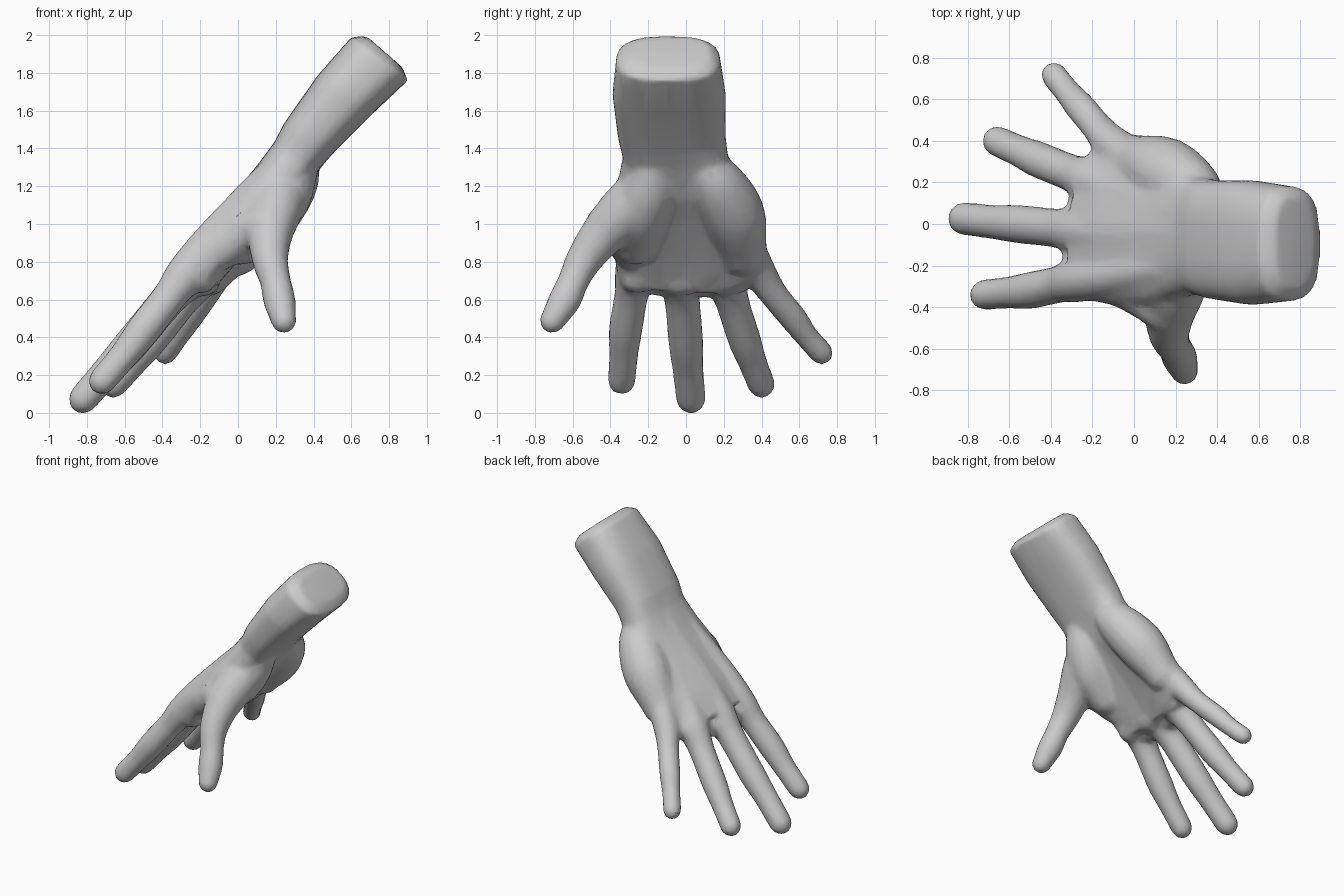
import bpy, bmesh, math
from mathutils import Vector

if "Cube" in bpy.data.objects:
    bpy.data.objects.remove(bpy.data.objects["Cube"])

parts = []
BACK = Vector((-0.76, 0, 0.65))   # direction the back of the hand faces


def loft(name, rings):
    """Closed skin through a list of equally sized rings of points."""
    bm = bmesh.new()
    vr = [[bm.verts.new(p) for p in ring] for ring in rings]
    n = len(vr[0])
    for a, b in zip(vr, vr[1:]):
        for i in range(n):
            j = (i + 1) % n
            bm.faces.new((a[i], a[j], b[j], b[i]))
    bm.faces.new(vr[0][::-1])
    bm.faces.new(vr[-1])
    bmesh.ops.recalc_face_normals(bm, faces=bm.faces[:])
    me = bpy.data.meshes.new(name)
    bm.to_mesh(me)
    bm.free()
    ob = bpy.data.objects.new(name, me)
    bpy.context.collection.objects.link(ob)
    return ob


def curve(path, steps=3):
    """Smooth curve through rows of numbers."""
    p = [Vector(r) for r in path]
    p = [2 * p[0] - p[1]] + p + [2 * p[-1] - p[-2]]
    out = []
    for a, b, c, d in zip(p, p[1:], p[2:], p[3:]):
        for k in range(steps):
            t = k / steps
            out.append(b + (c - a) * (t / 2) + (2 * a - 5 * b + 4 * c - d) * (t * t / 2)
                       + (3 * b - a - 3 * c + d) * (t ** 3 / 2))
    return out + [p[-2]]


def tube(name, path, n=16):
    """Rounded limb through (x, y, z, radius) points."""
    path = curve(path)
    c = [Vector(p[:3]) for p in path]
    r = [p[3] for p in path]
    t = [(c[min(i + 1, len(c) - 1)] - c[max(i - 1, 0)]).normalized() for i in range(len(c))]
    st = [(c[0] - t[0] * r[0] * k, t[0], r[0] * s) for k, s in ((0.95, 0.3), (0.6, 0.8))]
    st += list(zip(c, t, r))
    st += [(c[-1] + t[-1] * r[-1] * k, t[-1], r[-1] * s)
           for k, s in ((0.45, 0.95), (0.85, 0.72), (1.15, 0.3))]
    rings = []
    for p, d, rad in st:
        u = d.cross(BACK).normalized()
        v = u.cross(d)
        rings.append([p + rad * (u * math.cos(a) + v * math.sin(a))
                      for a in (2 * math.pi * i / n for i in range(n))])
    parts.append(loft(name, rings))


def slab(name, sections, n=28, power=0.72):
    """Rounded box sections: back point, palm point, y range, drop on little finger side."""
    rings = []
    for bx, bz, px, pz, y0, y1, drop in sections:
        b, p = Vector((bx, 0, bz)), Vector((px, 0, pz))
        mid, half = (b + p) / 2, (p - b) / 2
        ring = []
        for i in range(n):
            a = 2 * math.pi * i / n
            cs, sn = math.cos(a), math.sin(a)
            s = math.copysign(abs(cs) ** power, cs)
            h = math.copysign(abs(sn) ** power, sn)
            q = mid + half * h + half.normalized() * drop * max(0, s)
            ring.append(Vector((q.x, (y0 + y1) / 2 + s * (y1 - y0) / 2, q.z)))
        rings.append(ring)
    parts.append(loft(name, rings))


# forearm, wrist and palm
slab("forearm_and_palm", [
    (0.68, 1.995, 0.87, 1.83, -0.31, 0.13, 0),
    (0.60, 1.99, 0.90, 1.76, -0.37, 0.18, 0),
    (0.42, 1.785, 0.72, 1.59, -0.39, 0.21, 0),
    (0.245, 1.535, 0.51, 1.38, -0.36, 0.21, 0),
    (0.19, 1.43, 0.42, 1.28, -0.335, 0.225, 0.02),
    (0.10, 1.31, 0.31, 1.13, -0.36, 0.30, 0.06),
    (0.00, 1.19, 0.20, 1.02, -0.39, 0.37, 0.09),
    (-0.20, 0.97, 0.0, 0.80, -0.39, 0.40, 0.10),
    (-0.33, 0.80, -0.14, 0.64, -0.36, 0.33, 0.07)])

# fingers, each from wrist over knuckle and joints to the tip
fingers = {
    "index": [(0.22, -0.2, 1.31, .08), (-0.1, -0.25, 0.955, .10), (-0.275, -0.27, 0.735, .108),
              (-0.36, -0.29, 0.62, .09), (-0.50, -0.32, 0.44, .09), (-0.60, -0.33, 0.31, .078),
              (-0.71, -0.34, 0.18, .075)],
    "middle": [(0.22, -0.07, 1.31, .08), (-0.1, -0.05, 0.95, .095), (-0.265, -0.03, 0.725, .115),
               (-0.37, -0.02, 0.60, .095), (-0.56, 0.0, 0.37, .093), (-0.68, 0.01, 0.235, .083),
               (-0.81, 0.025, 0.085, .08)],
    "ring": [(0.23, 0.05, 1.31, .08), (-0.06, 0.15, 0.93, .09), (-0.21, 0.21, 0.715, .11),
             (-0.30, 0.245, 0.59, .09), (-0.46, 0.31, 0.385, .088), (-0.55, 0.35, 0.275, .077),
             (-0.65, 0.395, 0.16, .074)],
    "little": [(0.25, 0.12, 1.29, .08), (0.0, 0.31, 0.90, .095), (-0.115, 0.395, 0.735, .088),
               (-0.18, 0.47, 0.62, .075), (-0.26, 0.565, 0.505, .074), (-0.32, 0.635, 0.41, .064),
               (-0.38, 0.71, 0.325, .064)],
    "thumb": [(0.25, -0.17, 1.23, .13), (0.20, -0.31, 1.08, .145), (0.17, -0.44, 0.945, .12),
              (0.17, -0.54, 0.81, .097), (0.20, -0.60, 0.69, .082), (0.218, -0.64, 0.60, .087),
              (0.24, -0.70, 0.50, .07)]}
for name, path in fingers.items():
    tube(name + "_finger", path)

# fleshy mounds of the palm, with pads under the finger roots and the thumb web
tube("little_side_mound", [(0.35, 0.08, 1.34, .09), (0.285, 0.16, 1.22, .145),
                           (0.15, 0.25, 1.05, .17), (0.01, 0.30, 0.87, .13)])
tube("thumb_mound", [(0.34, -0.17, 1.34, .10), (0.26, -0.20, 1.20, .15),
                     (0.17, -0.25, 1.05, .155), (0.04, -0.27, 0.92, .125)])
tube("finger_root_pads", [(-0.195, -0.265, 0.72, .09), (-0.19, -0.15, 0.725, .075),
                          (-0.185, -0.03, 0.71, .095), (-0.165, 0.1, 0.725, .075),
                          (-0.135, 0.21, 0.725, .095), (-0.08, 0.33, 0.77, .09)])
tube("thumb_web", [(0.16, -0.42, 1.0, .11), (0.07, -0.36, 0.97, .11), (-0.06, -0.30, 0.87, .10)])
tube("index_web", [(-0.25, -0.27, 0.72, .08), (-0.275, -0.15, 0.69, .07), (-0.27, -0.03, 0.69, .08)])
tube("ring_web", [(-0.27, -0.03, 0.69, .08), (-0.25, 0.1, 0.68, .07), (-0.21, 0.21, 0.70, .08),
                  (-0.16, 0.31, 0.72, .065), (-0.11, 0.39, 0.74, .07)])

# fuse all parts into one skin
bpy.ops.object.select_all(action='DESELECT')
for ob in parts:
    ob.select_set(True)
bpy.context.view_layer.objects.active = parts[0]
bpy.ops.object.join()
hand = bpy.context.object
hand.name = "hand"
m = hand.modifiers.new("fuse", 'REMESH')
m.mode, m.voxel_size = 'VOXEL', 0.016
m = hand.modifiers.new("soften", 'SMOOTH')
m.factor, m.iterations = 0.5, 9
m = hand.modifiers.new("simplify", 'DECIMATE')
m.ratio = 0.15
for name in [m.name for m in hand.modifiers]:
    bpy.ops.object.modifier_apply(modifier=name)
bpy.ops.object.shade_smooth_by_angle(angle=math.radians(35))

# nails: thin domed plates set into the finger tips
for name, path in fingers.items():
    tip, prev, r = Vector(path[-1][:3]), Vector(path[-2][:3]), path[-1][3]
    d = (tip - prev).normalized()
    up = Vector((0.1, -0.88, 0.45)) if name == "thumb" else BACK
    side = d.cross(up).normalized()
    up = side.cross(d)
    rings = []
    for k, w, top in ((-0.6, 0.4, 0.93), (-0.4, 0.58, 0.95), (0.1, 0.62, 0.93),
                      (0.5, 0.55, 0.84), (0.72, 0.35, 0.72)):
        ring = [tip + r * (d * k + side * w * s + up * (top - 0.7 * (w * s) ** 2))
                for s in (-1, -0.5, 0, 0.5, 1)]
        rings.append(ring + [p - up * r * 0.25 for p in ring[::-1]])
    nail = loft(name + "_nail", rings)
    bpy.ops.object.select_all(action='DESELECT')
    nail.select_set(True)
    bpy.context.view_layer.objects.active = nail
    bpy.ops.object.shade_smooth_by_angle(angle=math.radians(40))
